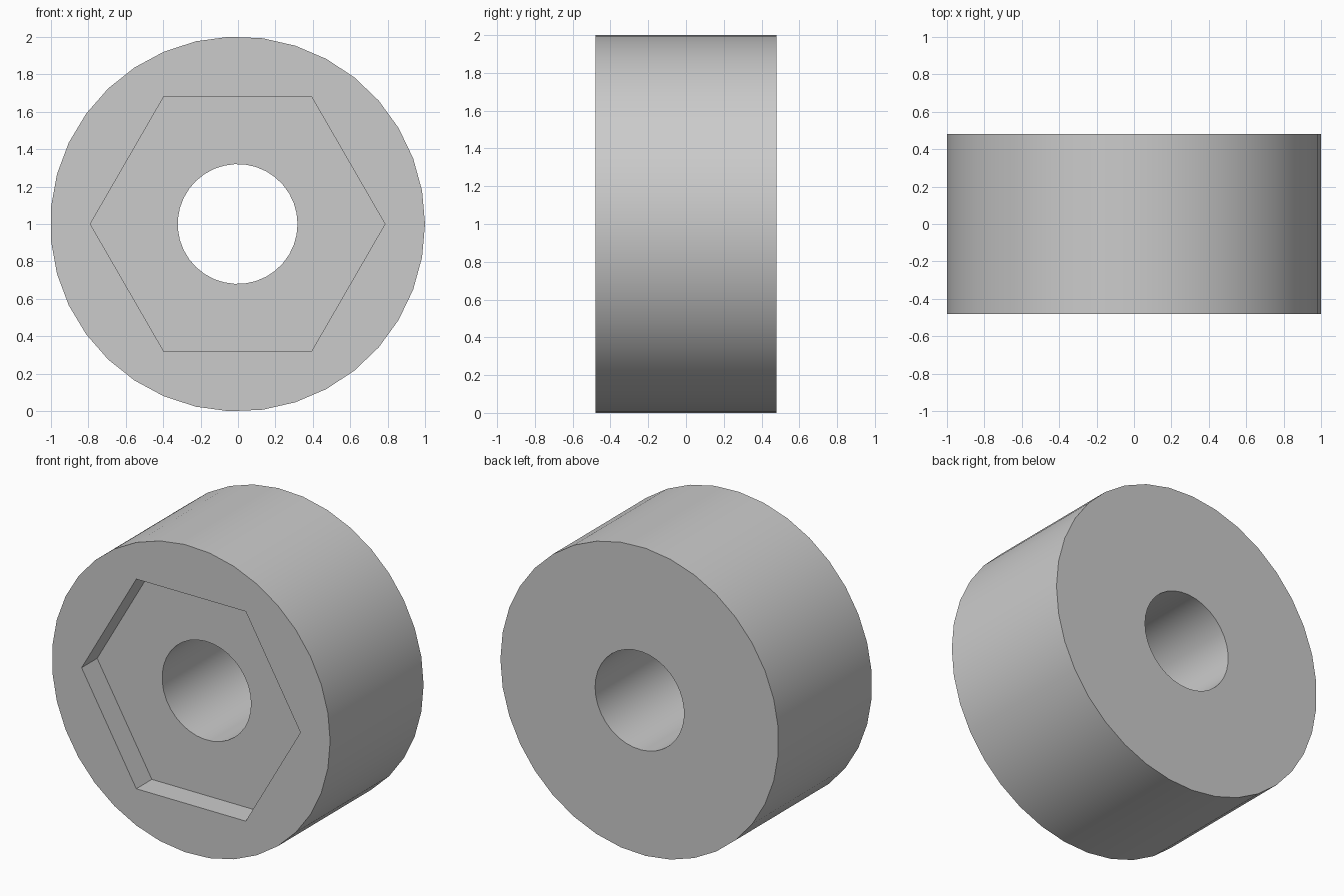
import bpy, bmesh
from math import sin, cos, pi, radians

cube = bpy.data.objects.get("Cube")
if cube:
    bpy.data.objects.remove(cube, do_unlink=True)

SIDES = 35
OUTER, HEX, BORE = 1.001, 0.787, 0.32
FRONT, FLOOR, BACK = -0.48, -0.32, 0.48
CENTRE_X = -0.002

bm = bmesh.new()


def ring(radius, count, y):
    """Closed loop of edges around the y axis."""
    verts = [bm.verts.new((CENTRE_X + radius * cos(2 * pi * i / count), y,
                           1 + radius * sin(2 * pi * i / count)))
             for i in range(count)]
    return [bm.edges.new((verts[i], verts[(i + 1) % count])) for i in range(count)]


def cap(a, b, normal):
    """Flat face between two coplanar loops."""
    bmesh.ops.triangle_fill(bm, use_beauty=True, edges=a + b, normal=normal)


outer_front, outer_back = ring(OUTER, SIDES, FRONT), ring(OUTER, SIDES, BACK)
hex_front, hex_floor = ring(HEX, 6, FRONT), ring(HEX, 6, FLOOR)
bore_floor, bore_back = ring(BORE, SIDES, FLOOR), ring(BORE, SIDES, BACK)

# Outer wall, hexagonal recess wall, bore wall
for a, b in ((outer_front, outer_back), (hex_front, hex_floor), (bore_floor, bore_back)):
    bmesh.ops.bridge_loops(bm, edges=a + b)

# Front rim, recess floor, back face
cap(outer_front, hex_front, (0, -1, 0))
cap(hex_floor, bore_floor, (0, -1, 0))
cap(outer_back, bore_back, (0, 1, 0))
bmesh.ops.recalc_face_normals(bm, faces=bm.faces[:])

mesh = bpy.data.meshes.new("spacer")
bm.to_mesh(mesh)
bm.free()
spacer = bpy.data.objects.new("spacer", mesh)
bpy.context.collection.objects.link(spacer)

# Plain grey
grey = bpy.data.materials.new("grey")
grey.use_nodes = True
colour = (0.6, 0.6, 0.6, 1)
grey.diffuse_color = colour
grey.node_tree.nodes["Principled BSDF"].inputs["Base Color"].default_value = colour
mesh.materials.append(grey)

# Smooth round walls with sharp rims
bpy.ops.object.select_all(action='DESELECT')
spacer.select_set(True)
bpy.context.view_layer.objects.active = spacer
bpy.ops.object.shade_smooth_by_angle(angle=radians(30))
